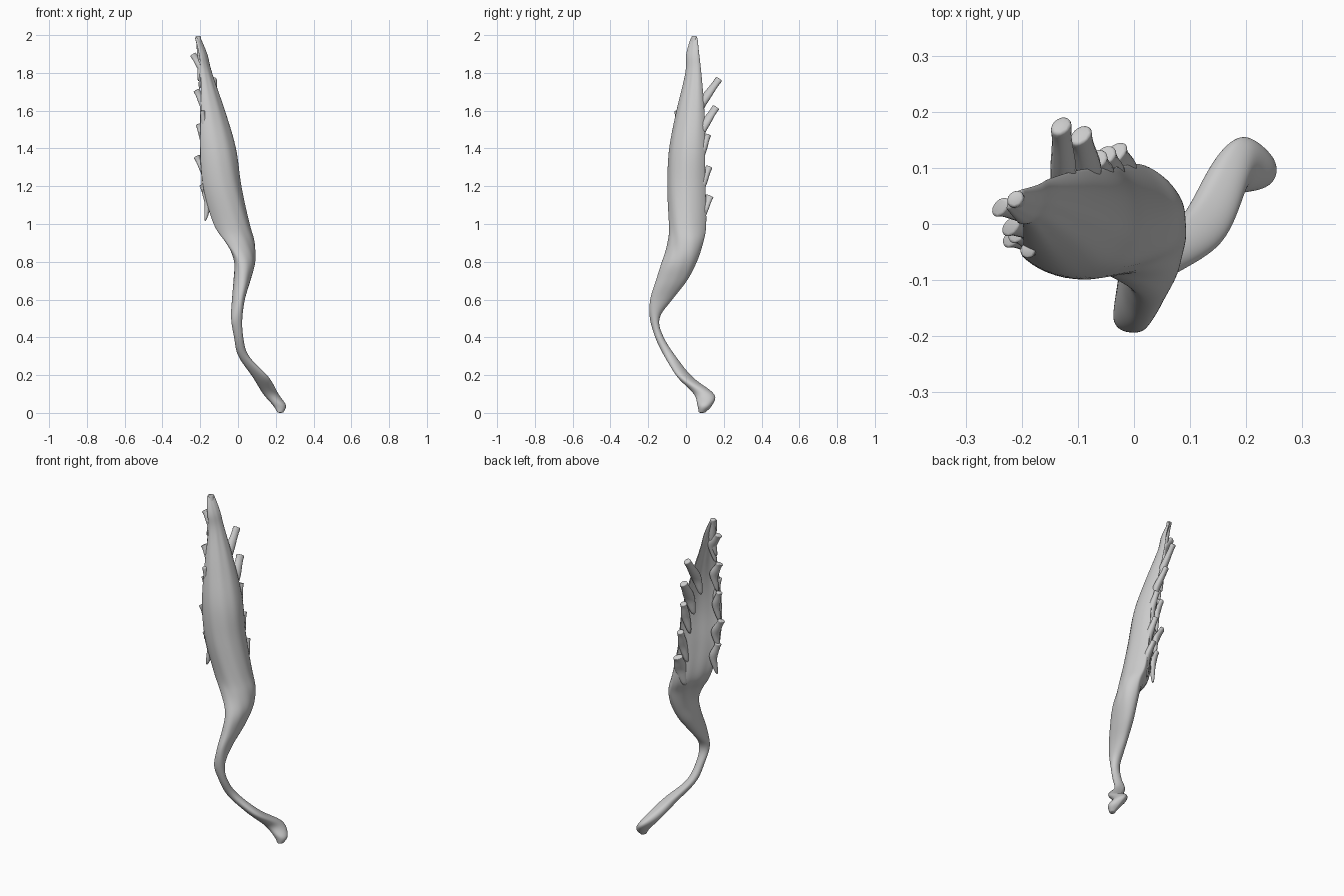
import bpy, bmesh, math
from mathutils import Vector

if "Cube" in bpy.data.objects:
    bpy.data.objects.remove(bpy.data.objects["Cube"])


def skin(name, rings, levels):
    """Loft a list of equal-length point rings into a capped smooth object."""
    bm = bmesh.new()
    loops = [[bm.verts.new(p) for p in r] for r in rings]
    n = len(loops[0])
    for a, b in zip(loops, loops[1:]):
        for i in range(n):
            j = (i + 1) % n
            bm.faces.new((a[i], a[j], b[j], b[i]))
    bm.faces.new(loops[0][::-1])
    bm.faces.new(loops[-1])
    bmesh.ops.recalc_face_normals(bm, faces=bm.faces)
    mesh = bpy.data.meshes.new(name)
    bm.to_mesh(mesh)
    bm.free()
    ob = bpy.data.objects.new(name, mesh)
    bpy.context.collection.objects.link(ob)
    for p in mesh.polygons:
        p.use_smooth = True
    sub = ob.modifiers.new("smooth", "SUBSURF")
    sub.levels = sub.render_levels = levels
    return ob


def spline(rows, steps):
    """Catmull-Rom interpolation of rows of numbers."""
    out = []
    for k in range(len(rows) - 1):
        p0, p1 = rows[max(k - 1, 0)], rows[k]
        p2, p3 = rows[k + 1], rows[min(k + 2, len(rows) - 1)]
        for s in range(steps):
            t = s / steps
            out.append([0.5 * (2 * b + (c - a) * t + (2 * a - 5 * b + 4 * c - d) * t * t
                               + (3 * b - a - 3 * c + d) * t ** 3)
                        for a, b, c, d in zip(p0, p1, p2, p3)])
    return out + [list(rows[-1])]


# Sections: height, left edge x y, back edge x y, outer bulge, inner bulge (negative = channel)
SECTIONS = [
    (0.00, .214, .070, .230, .098, .016, .010),
    (0.04, .200, .062, .220, .138, .045, .024),
    (0.10, .145, .045, .190, .148, .045, .028),
    (0.19, .090, -.038, .125, .032, .058, .027),
    (0.30, .020, -.114, .032, -.055, .032, .024),
    (0.40, .000, -.163, .006, -.118, .025, .024),
    (0.50, .002, -.190, -.012, -.142, .028, .032),
    (0.60, .012, -.190, .004, -.072, .028, .040),
    (0.70, .024, -.160, .028, .006, .040, .050),
    (0.80, .015, -.128, .042, .058, .062, .048),
    (0.90, -.055, -.088, .044, .090, .092, .034),
    (1.00, -.128, -.055, .012, .107, .128, .020),
    (1.20, -.188, -.055, -.024, .106, .132, -.008),
    (1.40, -.204, -.054, -.044, .104, .115, -.022),
    (1.60, -.200, -.036, -.096, .100, .076, -.022),
    (1.80, -.199, .000, -.150, .082, .033, -.006),
    (1.90, -.206, .002, -.170, .070, .020, .006),
    (1.99, -.228, .028, -.202, .060, .009, .007),
]
HALF = 14


def section_ring(row):
    z, ax, ay, bx, by, outer, inner = row
    a, b = Vector((ax, ay, z)), Vector((bx, by, z))
    d = (b - a).normalized()
    n = Vector((d.y, -d.x, 0))
    ring = []
    for side, amount in ((0, outer), (1, -inner)):
        for k in range(HALF):
            ang = math.pi * k / HALF
            t = 0.5 - 0.5 * math.cos(ang)
            if side:
                t = 1 - t
            # faint lengthwise fibre grooves on the belly
            groove = 0.0025 * math.sin(k * 2.1 + z * 5) * min(1, max(0, (z - 0.6) * 3))
            bulge = (amount + groove * (1 if z < 1.8 else 0.3)) * math.sin(ang) ** 0.95 if k else 0
            ring.append(a.lerp(b, t) + n * bulge)
    return ring


# Muscle belly and tendon in one continuous loft
skin("muscle_belly_and_tendon", [section_ring(r) for r in spline(SECTIONS, 5)], 1)


def slip(name, base, tip, width, thick):
    """Flattened fleshy strand: long root sunk in the belly, blunt flared end."""
    base, tip = Vector(base), Vector(tip)
    d = (tip - base).normalized()
    u = d.cross(Vector((1, -1, 0))).normalized()
    v = d.cross(u)
    rings = []
    for t, s in ((-.9, .4), (-.4, .95), (0, 1.2), (.3, 1.2), (.6, .95), (.85, .85), (.97, 1), (1, .8)):
        # the root bends down along the belly instead of running straight through it
        c = base.lerp(tip, t) if t >= 0 else base + Vector((0.02 * t, 0.02 * t, 0.12 * t))
        rings.append([c + u * (math.cos(q * math.pi / 4) * width * s)
                      + v * (math.sin(q * math.pi / 4) * thick * s) for q in range(8)])
    skin(name, rings, 1)


# Strands along the back edge
BACK = [((-.125, .075, 1.63), (-.130, .177, 1.77), .025),
        ((-.080, .080, 1.50), (-.095, .160, 1.62), .027),
        ((-.055, .082, 1.38), (-.065, .117, 1.475), .022),
        ((-.035, .080, 1.20), (-.050, .124, 1.305), .023),
        ((-.020, .080, 1.06), (-.035, .126, 1.15), .032)]
for i, (b, t, w) in enumerate(BACK):
    slip(f"back_strand_{i + 1}", b, t, w, .019)

# Strands along the left edge
LEFT = [((-.185, .025, 1.82), (-.240, .030, 1.90), .024),
        ((-.178, -.003, 1.63), (-.221, -.005, 1.71), .024),
        ((-.178, -.025, 1.44), (-.210, -.018, 1.53), .021),
        ((-.170, -.028, 1.27), (-.220, -.025, 1.36), .024),
        ((-.155, -.030, 1.12), (-.190, -.036, 1.21), .022),
        ((-.170, -.035, 1.47), (-.190, -.048, 1.60), .016),
        ((-.192, .028, 1.86), (-.212, .045, 1.995), .019)]
for i, (b, t, w) in enumerate(LEFT):
    slip(f"left_strand_{i + 1}", b, t, w, .016)
